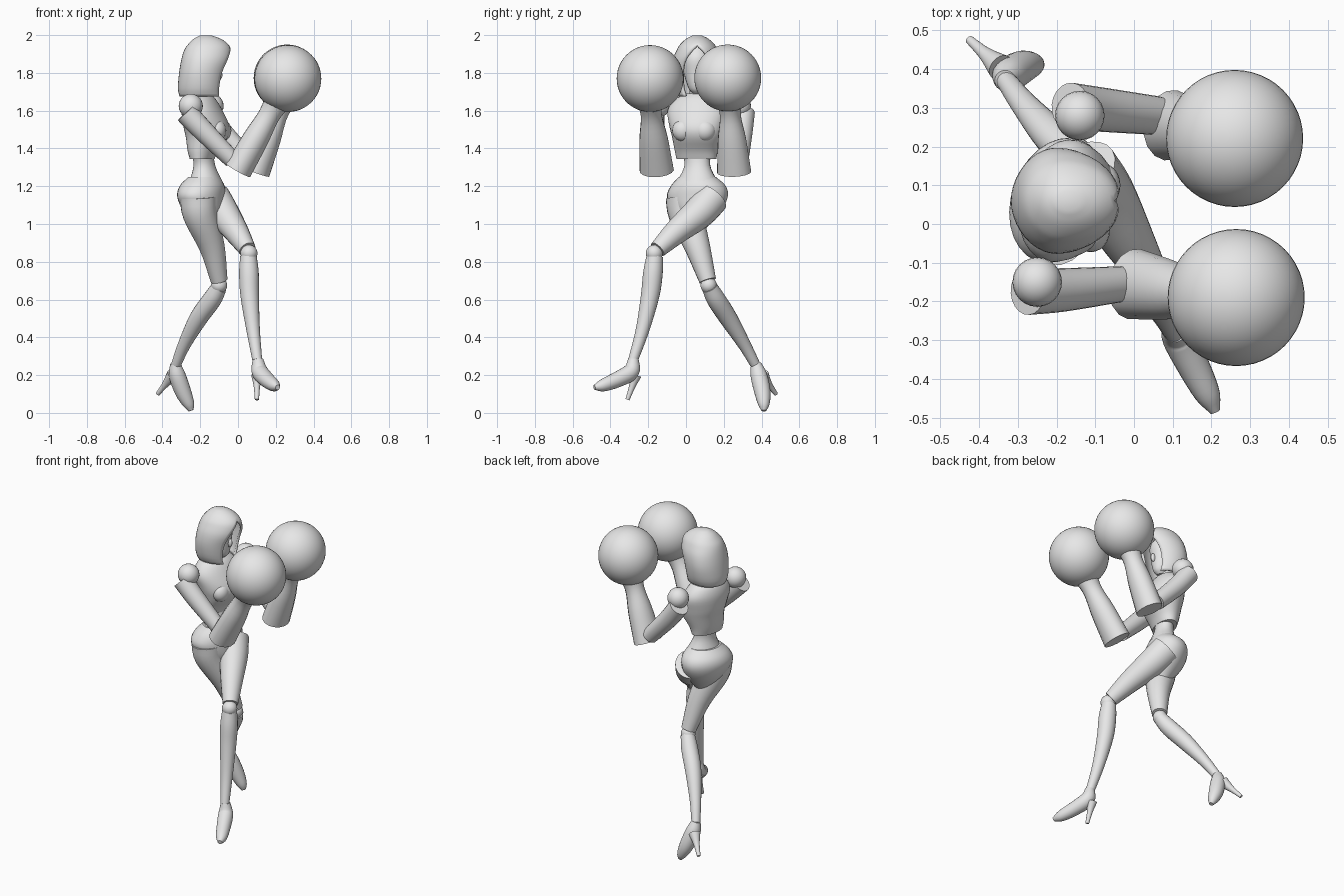
import bpy, bmesh, math
from mathutils import Vector

cube = bpy.data.objects.get("Cube")
if cube:
    bpy.data.objects.remove(cube, do_unlink=True)

# One plain grey clay material
clay = bpy.data.materials.new("plain_grey")
clay.use_nodes = True
GREY = (0.8, 0.8, 0.8, 1.0)
clay.diffuse_color = GREY
clay.node_tree.nodes["Principled BSDF"].inputs["Base Color"].default_value = GREY

UP = Vector((0, 0, 1))
parts = []


def finish(name, bm):
    """Turn a bmesh into a named object with the clay material."""
    bmesh.ops.recalc_face_normals(bm, faces=bm.faces)
    mesh = bpy.data.meshes.new(name)
    bm.to_mesh(mesh)
    bm.free()
    mesh.materials.append(clay)
    obj = bpy.data.objects.new(name, mesh)
    bpy.context.collection.objects.link(obj)
    parts.append(obj)
    return obj


def smooth_path(stations, steps):
    """Catmull-Rom interpolation of station tuples."""
    pts = [Vector(s) for s in stations]
    pts = [pts[0] * 2 - pts[1]] + pts + [pts[-1] * 2 - pts[-2]]
    out = []
    for p0, p1, p2, p3 in zip(pts, pts[1:], pts[2:], pts[3:]):
        for i in range(steps):
            t = i / steps
            out.append((p1 * 2 + (p2 - p0) * t
                        + (p0 * 2 - p1 * 5 + p2 * 4 - p3) * t ** 2
                        + (p1 * 3 - p0 - p2 * 3 + p3) * t ** 3) / 2)
    return out + [pts[-2]]


def bridge(bm, rings, closed=True):
    """Join successive vertex rings with quads."""
    for r0, r1 in zip(rings, rings[1:]):
        n = len(r0)
        for i in range(n if closed else n - 1):
            j = (i + 1) % n
            bm.faces.new((r0[i], r0[j], r1[j], r1[i]))


def loft(name, stations, yaw=None, sides=20, steps=4):
    """Elliptical loft; stations are x, y, z, radius and optional second radius.
    With a yaw the rings stay level, otherwise they follow the path."""
    path = smooth_path([s if len(s) == 5 else s + (s[3],) for s in stations], steps)
    centres = [Vector(p[:3]) for p in path]
    side = (centres[-1] - centres[0]).cross(UP).normalized()
    bm = bmesh.new()
    rings = []
    for i, p in enumerate(path):
        if yaw is None:
            t = (centres[min(i + 1, len(path) - 1)] - centres[max(i - 1, 0)]).normalized()
            u = side.cross(t).normalized()
            v = t.cross(u)
        else:
            u = Vector((math.cos(yaw), math.sin(yaw), 0))
            v = UP.cross(u)
        ring = []
        for k in range(sides):
            a = math.tau * k / sides
            ring.append(bm.verts.new(centres[i] + u * (p[3] * math.cos(a)) + v * (p[4] * math.sin(a))))
        rings.append(ring)
    bridge(bm, rings)
    bm.faces.new(rings[0])
    bm.faces.new(rings[-1])
    return finish(name, bm)


def ball(name, centre, size, segments=24):
    """Sphere or ellipsoid."""
    bm = bmesh.new()
    bmesh.ops.create_uvsphere(bm, u_segments=segments, v_segments=segments // 2, radius=1)
    radii = Vector((size,) * 3 if isinstance(size, float) else size)
    for v in bm.verts:
        v.co = Vector(centre) + v.co * radii
    return finish(name, bm)


def make_hood():
    """Shell of level rings that leaves a pointed face opening towards +x."""
    # height, centre x, opening edge x, back x, half width, half opening angle
    rows = [(1.675, -.2, -.1, -.31, .105, 38), (1.72, -.2, -.1, -.318, .125, 38),
            (1.8, -.2, -.085, -.312, .137, 36), (1.87, -.19, -.055, -.3, .13, 30),
            (1.92, -.18, -.04, -.285, .11, 15), (1.95, -.175, -.05, -.265, .092, 0),
            (1.98, -.17, -.09, -.235, .06, 0), (1.998, -.17, -.14, -.2, .025, 0)]
    bm = bmesh.new()
    rings = []
    count = 32
    for z, cx, edge, back, width, deg in smooth_path(rows, 3):
        gap = math.radians(max(deg, 0))
        front = (edge - cx) / math.cos(gap)
        ring = []
        for k in range(count + 1):
            a = gap + (math.tau - 2 * gap) * k / count
            c = math.cos(a)
            x = cx + c * (front if c > 0 else cx - back)
            ring.append(bm.verts.new((x, .06 + width * math.sin(a), z)))
        rings.append(ring)
    bridge(bm, rings, closed=False)
    bm.faces.new(rings[-1][:-1])
    bmesh.ops.remove_doubles(bm, verts=bm.verts, dist=.0005)
    hood = finish("hood", bm)
    shell = hood.modifiers.new("thickness", 'SOLIDIFY')
    shell.thickness = .014
    shell.offset = -1


# Head: hood, face, nose and neck
make_hood()
loft("face", [(-.16, .058, 1.69, .025, .02), (-.165, .058, 1.72, .055, .045),
              (-.175, .058, 1.8, .075, .07), (-.175, .058, 1.88, .08, .075),
              (-.18, .058, 1.94, .05, .05)], yaw=0)
ball("nose", (-.1, .058, 1.79), (.018, .012, .028), 12)
loft("neck", [(-.2, .06, 1.62, .05), (-.19, .06, 1.68, .042), (-.18, .06, 1.76, .042)], yaw=0)

# Torso
CHEST_YAW, HIP_YAW = -.25, -.35
loft("chest", [(-.2, .06, 1.69, .05, .06), (-.2, .06, 1.66, .08, .12),
               (-.19, .06, 1.6, .105, .16), (-.168, .06, 1.52, .12, .15),
               (-.165, .06, 1.46, .11, .135), (-.185, .055, 1.39, .08, .117),
               (-.19, .055, 1.345, .062, .108)], yaw=CHEST_YAW, sides=28)
for name, x, y in (("left_bust", -.085, .1), ("right_bust", -.112, -.015)):
    ball(name, (x, y, 1.495), (.05, .058, .058))
loft("waist", [(-.19, .055, 1.4, .055, .085), (-.178, .06, 1.31, .056, .07),
               (-.17, .06, 1.225, .085, .11)], yaw=HIP_YAW)
loft("pelvis", [(-.18, .06, 1.25, .08, .1), (-.19, .065, 1.2, .115, .15),
                (-.195, .06, 1.14, .12, .165), (-.18, .06, 1.06, .1, .12),
                (-.16, .06, .97, .04, .04)], yaw=HIP_YAW, sides=28)

# Leading leg
loft("front_thigh", [(-.13, .14, 1.14, .09), (-.08, .07, 1.06, .085),
                     (-.01, -.05, .96, .066), (.05, -.15, .865, .046)])
ball("front_knee", (.058, -.168, .845), .045)
loft("front_calf", [(.055, -.165, .83, .044), (.058, -.175, .74, .052),
                    (.062, -.19, .62, .049), (.08, -.23, .44, .036), (.102, -.28, .28, .026)])
loft("front_foot", [(.105, -.278, .285, .028), (.115, -.29, .22, .044),
                    (.15, -.36, .178, .042), (.19, -.44, .146, .033), (.21, -.485, .135, .013)])
loft("front_heel", [(.1, -.265, .2, .03), (.1, -.285, .14, .017), (.1, -.31, .07, .011)])

# Trailing leg
loft("back_thigh", [(-.21, -.01, 1.14, .098), (-.2, 0, 1.05, .092),
                    (-.138, .06, .88, .068), (-.1, .115, .7, .045)])
ball("back_knee", (-.1, .12, .675), .043)
loft("back_calf", [(-.1, .125, .665, .042), (-.138, .16, .6, .05),
                   (-.21, .225, .5, .048), (-.285, .31, .36, .034), (-.33, .37, .25, .026)])
loft("back_foot", [(-.332, .37, .26, .028), (-.322, .385, .2, .044),
                   (-.29, .405, .11, .043), (-.26, .412, .045, .03), (-.248, .412, .012, .013)])
loft("back_heel", [(-.345, .405, .2, .035), (-.385, .44, .15, .018), (-.425, .476, .1, .011)])

# Arms
ball("right_shoulder", (-.25, -.15, 1.625), .064)
ball("left_shoulder", (-.14, .28, 1.625), .064)
loft("right_upper_arm", [(-.275, -.175, 1.59, .06), (-.18, -.17, 1.49, .056), (-.03, -.155, 1.34, .046)])
loft("left_upper_arm", [(-.165, .305, 1.59, .06), (-.08, .295, 1.48, .057), (.06, .28, 1.33, .05)])

# Forearms with flat elbow ends, and round gloves
FOREARM = [(0, .075, .092), (.5, .069, .076), (.86, .058, .056), (1.1, .072, .07)]
for name, elbow, wrist, glove in (
        ("right", (0, -.155, 1.285), (.19, -.188, 1.62), (.264, -.19, 1.77)),
        ("left", (.095, .255, 1.275), (.22, .232, 1.62), (.26, .221, 1.773))):
    e, w = Vector(elbow), Vector(wrist)
    loft(name + "_forearm", [(*e.lerp(w, t), a, b) for t, a, b in FOREARM], sides=16)
    ball(name + "_glove", glove, .177, 48)

# Smooth shading with sharp rims kept
bpy.ops.object.select_all(action='DESELECT')
for obj in parts:
    obj.select_set(True)
bpy.context.view_layer.objects.active = parts[0]
bpy.ops.object.shade_smooth_by_angle(angle=math.radians(40))
